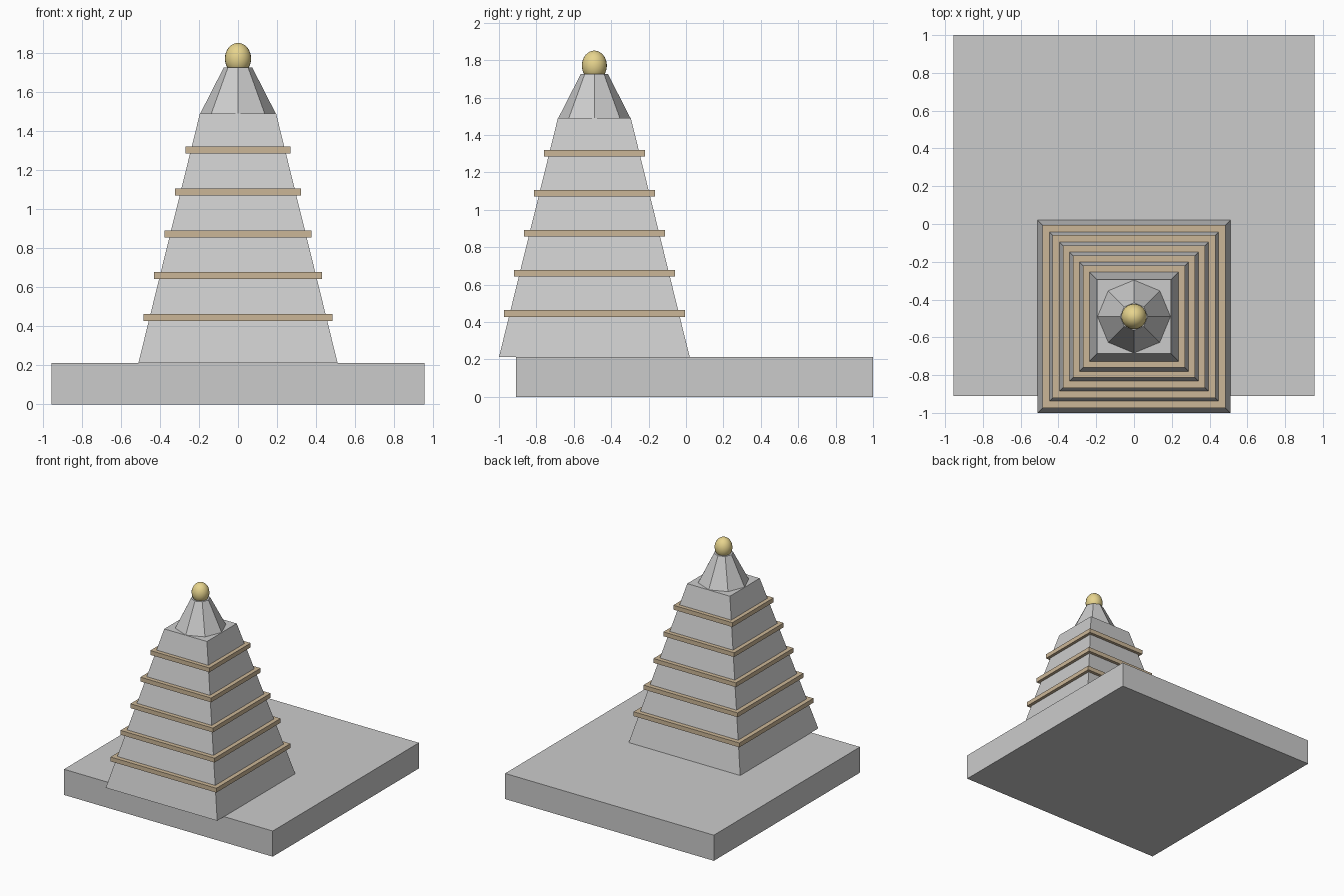
import bpy
from math import pi, sqrt

if "Cube" in bpy.data.objects:
    bpy.data.objects.remove(bpy.data.objects["Cube"])

CY = -0.49  # tower axis


def material(name, rgb):
    m = bpy.data.materials.new(name)
    m.diffuse_color = (*rgb, 1)
    m.use_nodes = True
    m.node_tree.nodes["Principled BSDF"].inputs["Base Color"].default_value = m.diffuse_color
    return m


def box(name, center, size, mat=None):
    bpy.ops.mesh.primitive_cube_add(size=1, location=center)
    ob = bpy.context.object
    ob.name = name
    ob.scale = size
    bpy.ops.object.transform_apply(location=False, rotation=False, scale=True)
    if mat:
        ob.data.materials.append(mat)
    return ob


def frustum(name, sides, r_bottom, r_top, z0, z1, turn=0):
    bpy.ops.mesh.primitive_cone_add(vertices=sides, radius1=r_bottom, radius2=r_top,
                                    depth=z1 - z0, location=(0, CY, (z0 + z1) / 2),
                                    rotation=(0, 0, turn))
    bpy.context.object.name = name
    return bpy.context.object


tan = material("tan_stone", (0.60, 0.47, 0.31))
gold = material("gold", (0.80, 0.66, 0.27))

# Base slab
box("base_slab", (0, 0.045, 0.106), (1.91, 1.91, 0.212))

# Square tapering tower
frustum("tower", 4, 0.51 * sqrt(2), 0.195 * sqrt(2), 0.212, 1.49, pi / 4)

# Projecting bands around the tower
for i in range(5):
    w = 2 * (0.484 - 0.0535 * i)
    box(f"band_{i + 1}", (0, CY, 0.446 + 0.214 * i), (w, w, 0.036), tan)

# Eight-sided cap
frustum("cap", 8, 0.193, 0.073, 1.49, 1.725)

# Finial
bpy.ops.mesh.primitive_uv_sphere_add(segments=24, ring_count=16, radius=1,
                                     location=(0, CY, 1.771))
finial = bpy.context.object
finial.name = "finial"
finial.scale = (0.067, 0.067, 0.08)
bpy.ops.object.transform_apply(location=False, rotation=False, scale=True)
finial.data.materials.append(gold)
bpy.ops.object.shade_smooth()
